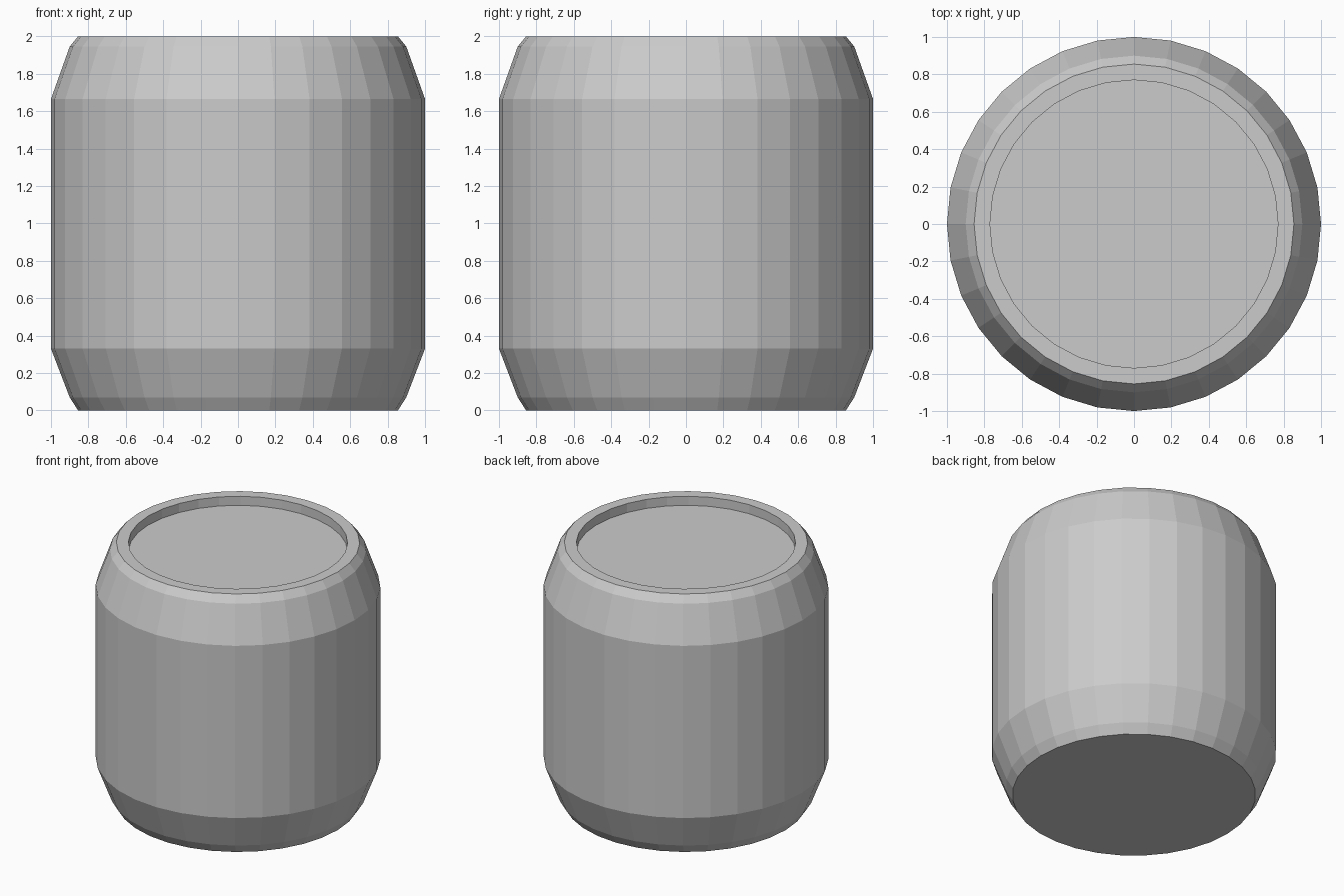
import bpy, bmesh
from math import sin, cos, pi

if "Cube" in bpy.data.objects:
    bpy.data.objects.remove(bpy.data.objects["Cube"])

SIDES = 32

# Half profile (radius, height): base, shoulders, rim, recessed lid
PROFILE = [(0.855, 0.0), (0.9, 0.07), (1.0, 0.33), (1.0, 1.665),
           (0.9, 1.945), (0.855, 2.0), (0.77, 2.0), (0.77, 1.93)]


def lathe(name, profile):
    bm = bmesh.new()
    rings = [[bm.verts.new((r * cos(2 * pi * i / SIDES), r * sin(2 * pi * i / SIDES), z))
              for i in range(SIDES)] for r, z in profile]
    for low, high in zip(rings, rings[1:]):
        for i in range(SIDES):
            j = (i + 1) % SIDES
            bm.faces.new((low[i], low[j], high[j], high[i]))
    # Flat base and lid floor
    bm.faces.new(rings[0][::-1])
    bm.faces.new(rings[-1])
    mesh = bpy.data.meshes.new(name)
    bm.to_mesh(mesh)
    bm.free()
    obj = bpy.data.objects.new(name, mesh)
    bpy.context.collection.objects.link(obj)
    return obj


# Can body, flat shaded
lathe("can_body", PROFILE)
